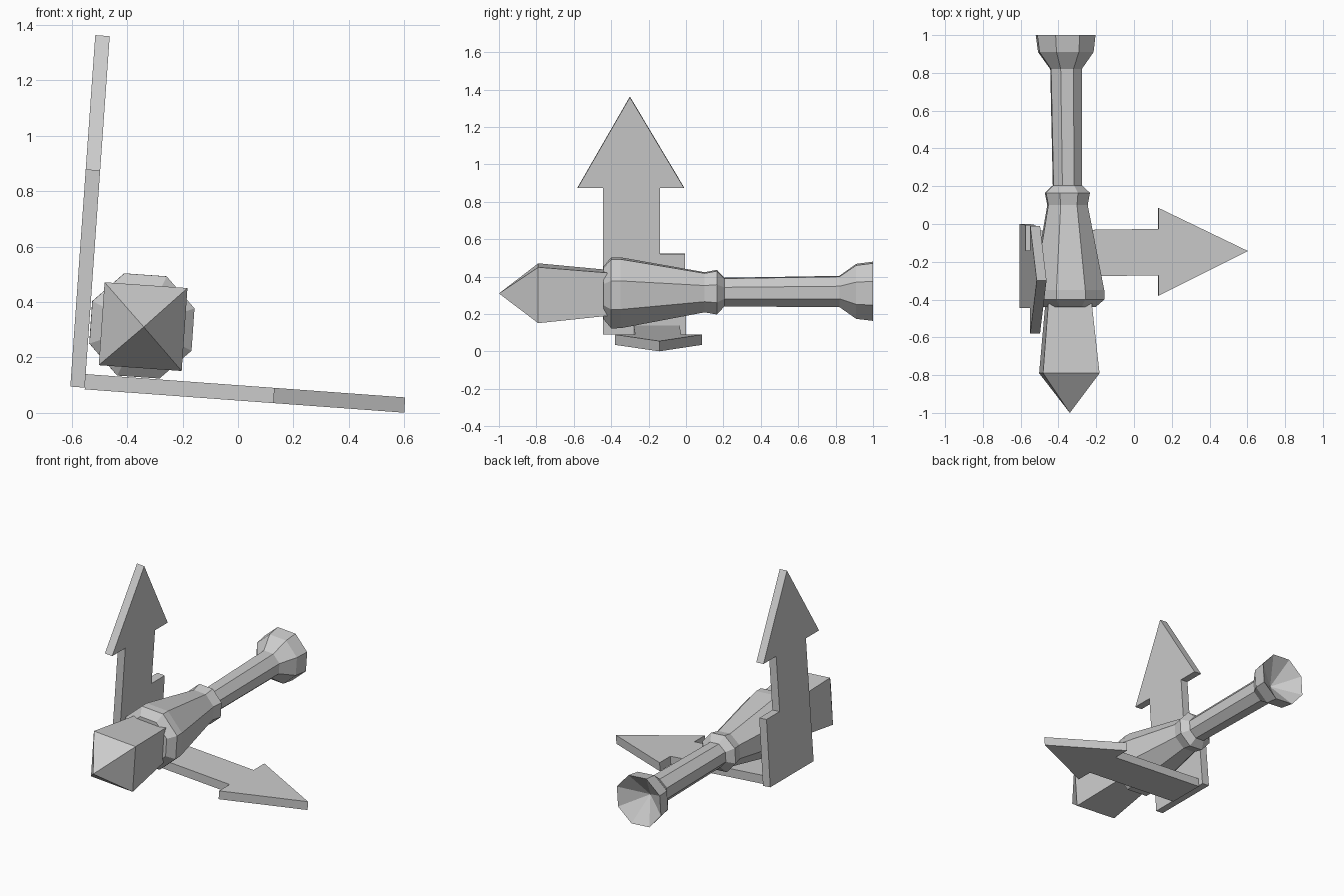
import bpy, bmesh, math
from mathutils import Vector

cube = bpy.data.objects.get("Cube")
if cube:
    bpy.data.objects.remove(cube, do_unlink=True)

grey = bpy.data.materials.new("plain grey")
grey.use_nodes = True
grey.diffuse_color = (0.6, 0.6, 0.6, 1)
grey.node_tree.nodes["Principled BSDF"].inputs["Base Color"].default_value = (0.6, 0.6, 0.6, 1)

ROLL = math.radians(-4)


def finish(name, bm):
    bmesh.ops.recalc_face_normals(bm, faces=bm.faces)
    mesh = bpy.data.meshes.new(name)
    bm.to_mesh(mesh)
    bm.free()
    mesh.materials.append(grey)
    obj = bpy.data.objects.new(name, mesh)
    bpy.context.collection.objects.link(obj)


def axis_point(y):
    # The shaft drifts slightly sideways and upward along its length
    return Vector((-0.351 - 0.011 * y, y, 0.316 + 0.006 * y))


def turned(name, sides, profile):
    """Skin polygon rings along the shaft; radius 0 makes a point."""
    bm = bmesh.new()
    rings = []
    for y, r in profile:
        c = axis_point(y)
        if r == 0:
            rings.append([bm.verts.new(c)] * sides)
            continue
        angles = [(i + 0.5) * math.tau / sides + ROLL for i in range(sides)]
        rings.append([bm.verts.new(c + Vector((r * math.cos(a), 0, r * math.sin(a)))) for a in angles])
    for a, b in zip(rings, rings[1:]):
        for i in range(sides):
            j = (i + 1) % sides
            bm.faces.new(list(dict.fromkeys((a[i], a[j], b[j], b[i]))))
    for ring in (rings[0], rings[-1]):
        if len(set(ring)) > 2:
            bm.faces.new(ring)
    finish(name, bm)


def plate(name, outline, place, offset):
    """Extrude a flat outline, positioned by the place function."""
    bm = bmesh.new()
    face = bm.faces.new([bm.verts.new(place(u, v)) for u, v in outline])
    new = bmesh.ops.extrude_face_region(bm, geom=[face], use_keep_orig=True)["geom"]
    moved = [e for e in new if isinstance(e, bmesh.types.BMVert)]
    bmesh.ops.translate(bm, verts=moved, vec=offset)
    finish(name, bm)


# Square pointed head
turned("pointed_head", 4, [(-1, 0), (-0.79, 0.212), (-0.42, 0.163)])

# Eight-sided socket, handle and flared hollow end
turned("socket_and_handle", 8, [
    (-0.44, 0.15), (-0.40, 0.2), (-0.35, 0.2), (0.1, 0.113), (0.165, 0.126),
    (0.205, 0.081), (0.82, 0.088), (0.91, 0.155), (1, 0.167), (0.88, 0)])

# Upright arrow with a stepped base, leaning a little
upright = [(-0.445, 0.095), (0, 0.095), (-0.005, 0.525), (-0.14, 0.525), (-0.14, 0.877),
           (-0.01, 0.877), (-0.3, 1.363), (-0.58, 0.877), (-0.445, 0.877)]
plate("upright_arrow", upright,
      lambda y, z: (-0.605 + 0.071 * (z - 0.095), y, z), (0.052, 0, -0.004))

# Lying arrow, sloping down toward its tip
lying = [(-0.55, -0.035), (0.13, -0.026), (0.13, 0.085), (0.603, -0.143),
         (0.13, -0.38), (0.13, -0.272), (-0.55, -0.28)]
plate("lying_arrow", lying,
      lambda x, y: (x, y, 0.14 - 0.073 * (x + 0.55)), (-0.003, 0, -0.055))
